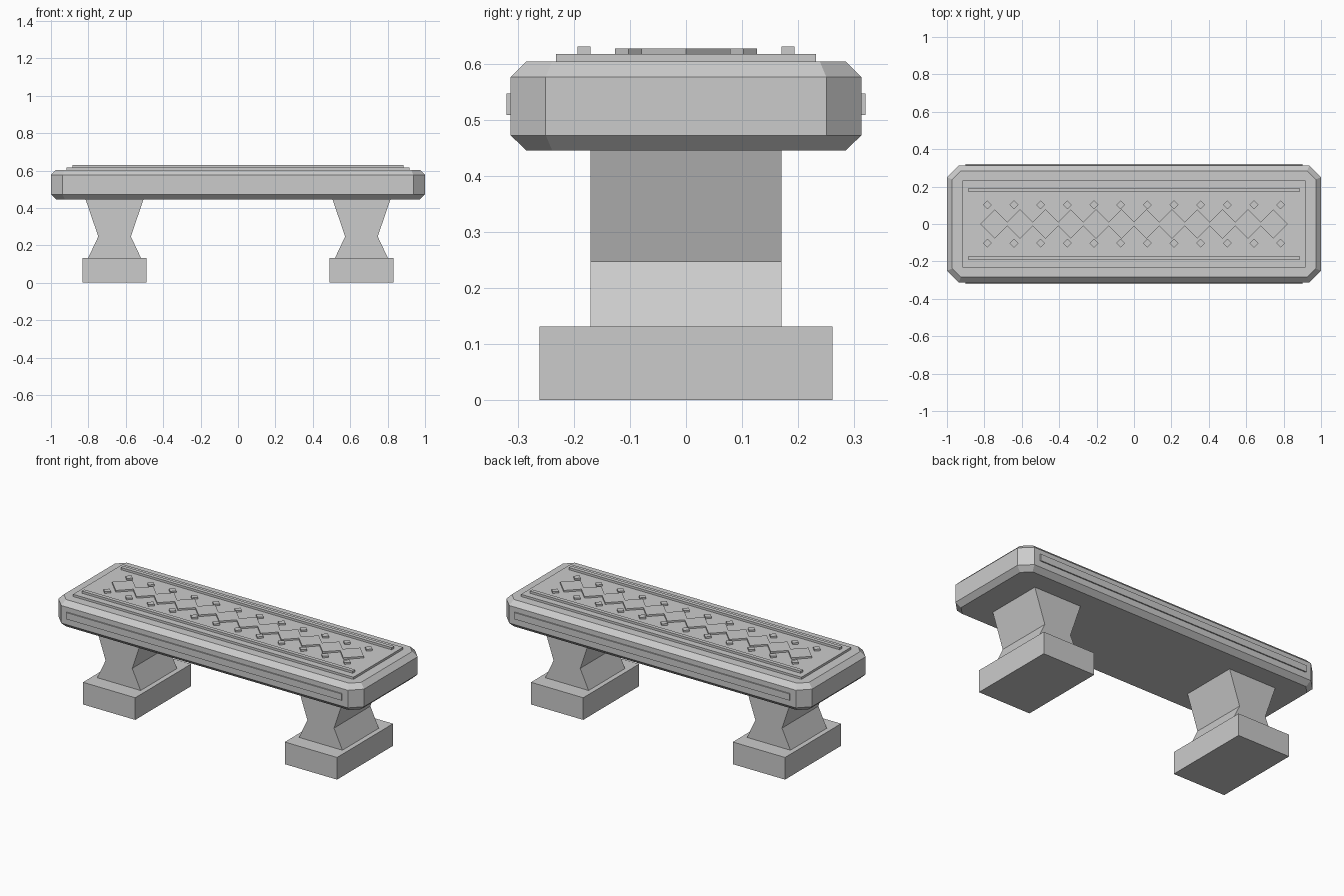
import bpy
import bmesh
from mathutils import Vector

cube = bpy.data.objects.get("Cube")
if cube:
    bpy.data.objects.remove(cube)

stone = bpy.data.materials.new("grey stone")
stone.use_nodes = True
colour = (0.6, 0.6, 0.6, 1)
stone.diffuse_color = colour
stone.node_tree.nodes["Principled BSDF"].inputs["Base Color"].default_value = colour


def finish(name, bm):
    bmesh.ops.recalc_face_normals(bm, faces=bm.faces)
    mesh = bpy.data.meshes.new(name)
    bm.to_mesh(mesh)
    bm.free()
    mesh.materials.append(stone)
    obj = bpy.data.objects.new(name, mesh)
    bpy.context.collection.objects.link(obj)
    return obj


def loft(name, rings):
    """Skin a stack of equal-length outlines and cap both ends."""
    bm = bmesh.new()
    loops = [[bm.verts.new(p) for p in ring] for ring in rings]
    count = len(loops[0])
    for low, high in zip(loops, loops[1:]):
        for i in range(count):
            j = (i + 1) % count
            bm.faces.new((low[i], low[j], high[j], high[i]))
    bm.faces.new(loops[0][::-1])
    bm.faces.new(loops[-1])
    return finish(name, bm)


def prism(name, outline, z0, z1):
    return loft(name, [[(x, y, z) for x, y in outline] for z in (z0, z1)])


def rect(cx, cy, hx, hy):
    return [(cx - hx, cy - hy), (cx + hx, cy - hy), (cx + hx, cy + hy), (cx - hx, cy + hy)]


def octagon(inset, z):
    """Seat outline with cut corners, evenly inset."""
    hx, hy = 1 - inset, 0.3125 - inset
    c = 0.0625 - inset * 0.586
    return [(-hx + c, -hy, z), (hx - c, -hy, z), (hx, -hy + c, z), (hx, hy - c, z),
            (hx - c, hy, z), (-hx + c, hy, z), (-hx, hy - c, z), (-hx, -hy + c, z)]


# Seat slab with bevelled rims, and the raised plate on it
SEAT_TOP, PLATE_TOP = 0.604, 0.617
loft("seat_slab", [octagon(0.028, 0.445), octagon(0, 0.472),
                   octagon(0, 0.576), octagon(0.028, SEAT_TOP)])
prism("seat_plate", rect(0, 0, 0.917, 0.232), SEAT_TOP - 0.005, PLATE_TOP)

# Rails on the plate and thin panels on the long sides
for side, label in ((-1, "front"), (1, "back")):
    prism(label + "_rail", rect(0, side * 0.182, 0.886, 0.0115), PLATE_TOP - 0.005, 0.63)
    prism(label + "_panel", rect(0, side * 0.315, 0.9, 0.0045), 0.508, 0.547)

# Central band: a chain of merged diamonds with a zigzag outline
PEAKS, HALF, END = 12, 0.0786, 0.823
step = 2 * (END - HALF) / (PEAKS - 1)
upper = []
for i in range(PEAKS):
    x = -END + HALF + i * step
    upper.append((x, HALF))
    if i < PEAKS - 1:
        upper.append((x + step / 2, HALF - step / 2))
lower = [(x, -y) for x, y in upper]
prism("zigzag_band", [(-END, 0)] + lower + [(END, 0)] + upper[::-1], PLATE_TOP - 0.005, 0.627)

# Two rows of small diamond studs
bm = bmesh.new()
for side in (-1, 1):
    for i in range(PEAKS):
        centre = Vector((-0.784 + i * 1.568 / (PEAKS - 1), side * 0.1025, PLATE_TOP - 0.005))
        r = 0.0237
        base = [bm.verts.new(centre + Vector(d) * r)
                for d in ((-1, 0, 0), (0, -1, 0), (1, 0, 0), (0, 1, 0))]
        face = bm.faces.new(base)
        new = bmesh.ops.extrude_face_region(bm, geom=[face], use_keep_orig=True)["geom"]
        top = [g for g in new if isinstance(g, bmesh.types.BMVert)]
        bmesh.ops.translate(bm, verts=top, vec=(0, 0, 0.015))
finish("diamond_studs", bm)

# Legs pinched at the waist, on block feet
for side, label in ((-1, "right"), (1, "left")):
    cx = side * 0.66
    prism(label + "_foot", rect(cx, 0, 0.171, 0.2615), 0, 0.131)
    loft(label + "_leg", [[(x, y, z) for x, y in rect(cx, 0, half, 0.17)]
                          for half, z in ((0.142, 0.131), (0.087, 0.247), (0.155, 0.446))])
